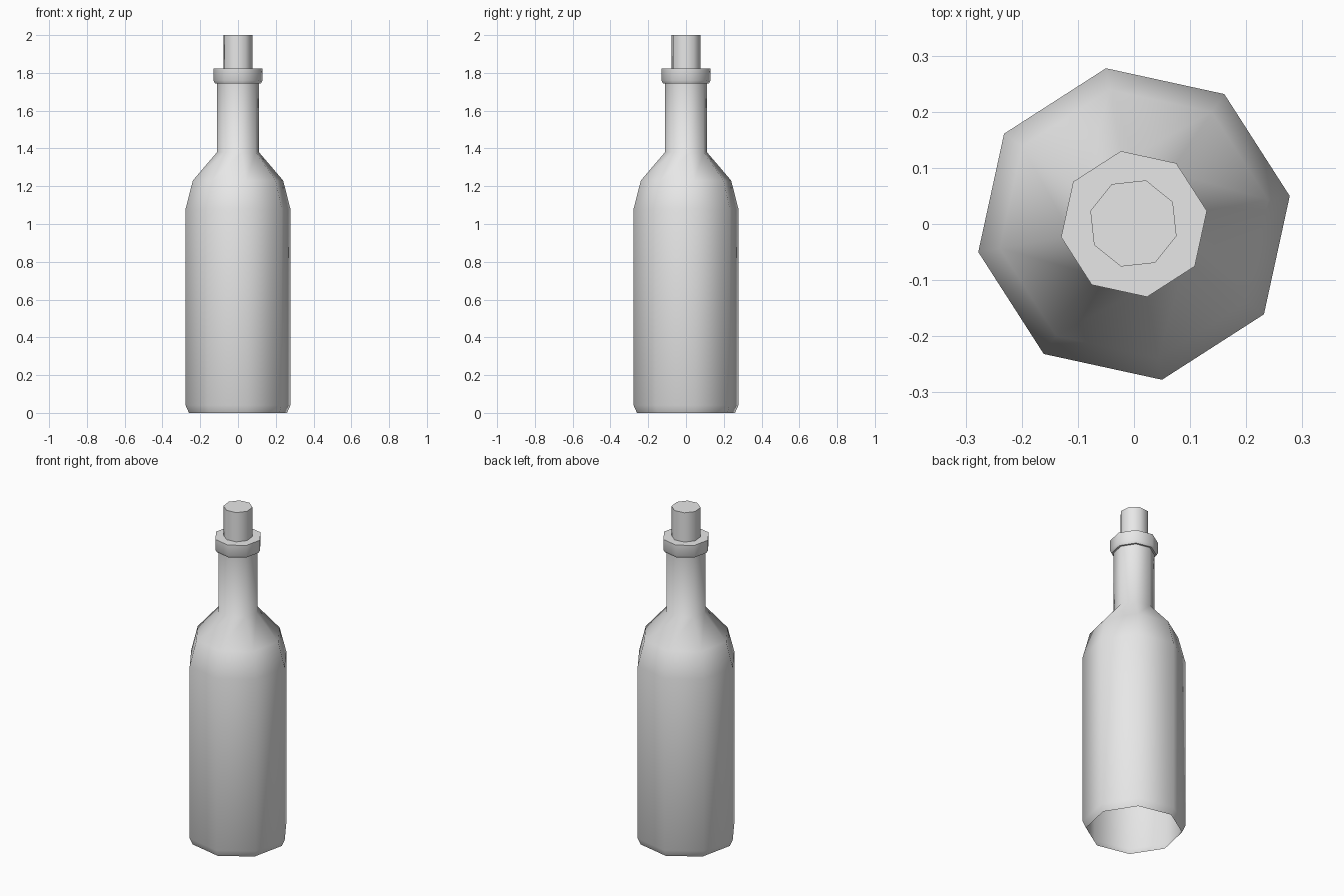
import bpy
import bmesh
from math import cos, sin, radians, tau

SIDES = 8

cube = bpy.data.objects.get("Cube")
if cube:
    bpy.data.objects.remove(cube, do_unlink=True)

# The single plain colour
grey = bpy.data.materials.new("plain_grey")
grey.use_nodes = True
grey.diffuse_color = (0.8, 0.8, 0.8, 1)
grey.node_tree.nodes["Principled BSDF"].inputs["Base Color"].default_value = (0.8, 0.8, 0.8, 1)


def lathe(name, profile, turn):
    """Spin a (radius, height) profile into an eight-sided shell with a flat lid."""
    bm = bmesh.new()
    rings = []
    for radius, z in profile:
        angles = [radians(turn) + tau * i / SIDES for i in range(SIDES)]
        rings.append([bm.verts.new((radius * cos(a), radius * sin(a), z)) for a in angles])
    for low, high in zip(rings, rings[1:]):
        for i in range(SIDES):
            j = (i + 1) % SIDES
            bm.faces.new((low[i], low[j], high[j], high[i]))
    bm.faces.new(rings[-1])
    mesh = bpy.data.meshes.new(name)
    bm.to_mesh(mesh)
    bm.free()
    mesh.materials.append(grey)
    obj = bpy.data.objects.new(name, mesh)
    bpy.context.collection.objects.link(obj)
    bpy.ops.object.select_all(action="DESELECT")
    obj.select_set(True)
    bpy.context.view_layer.objects.active = obj
    bpy.ops.object.shade_smooth_by_angle(angle=radians(50))
    return obj


# Bottle shell, open underneath: foot, body, shoulder, neck and lip
lathe("bottle", [
    (0.264, 0), (0.282, 0.04), (0.282, 1.08), (0.243, 1.23),
    (0.113, 1.38), (0.113, 1.745), (0.124, 1.745), (0.132, 1.76), (0.132, 1.823),
], 10.2)

# Cork standing in the lip
cork = lathe("cork", [(0.08, 1.8), (0.08, 2)], 28.7)
cork.location = (-0.001, 0.001, 0)
